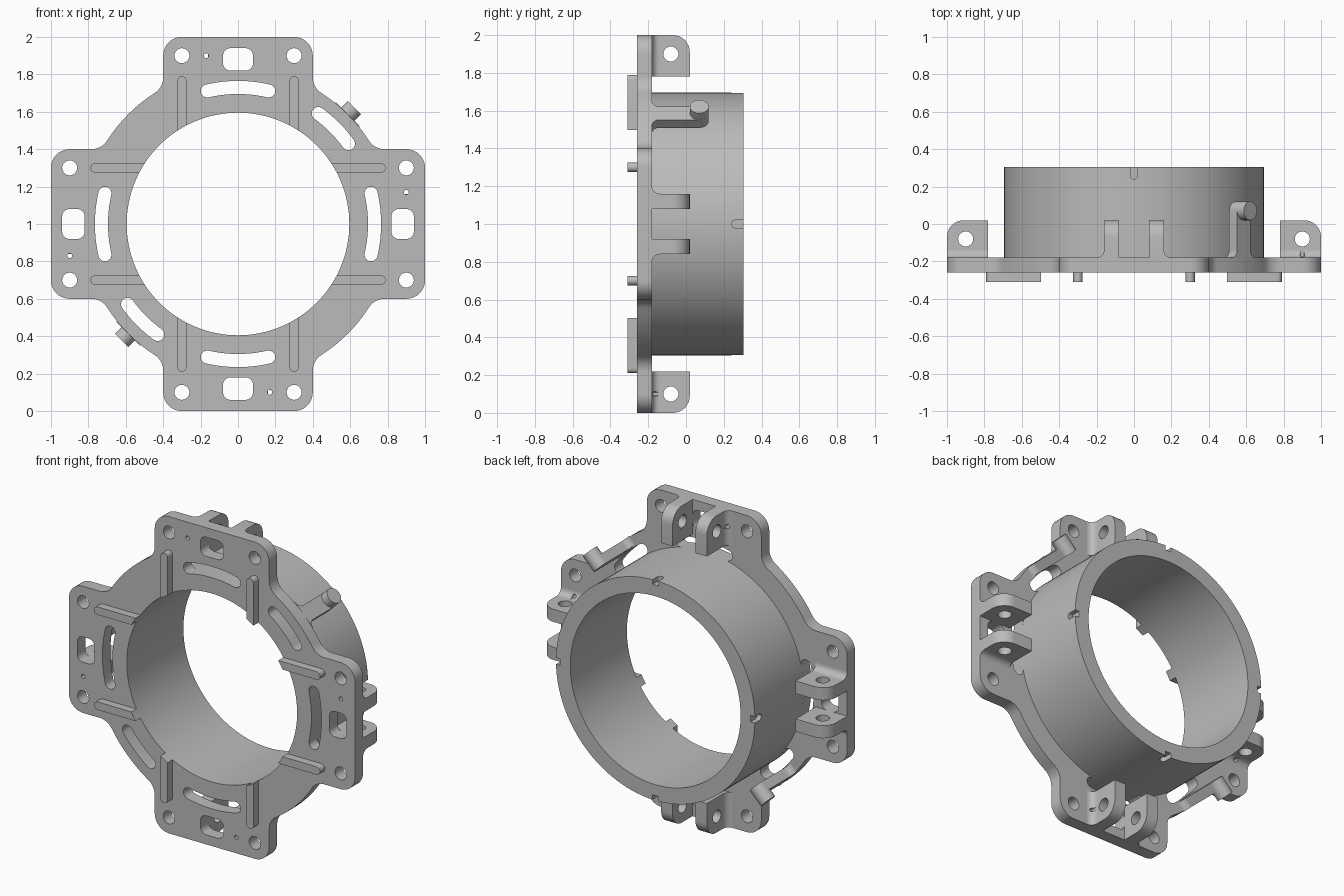
import bpy, bmesh
from math import sin, cos, radians, degrees, atan2, sqrt
from mathutils import Matrix, Vector

cube = bpy.data.objects.get("Cube")
if cube:
    bpy.data.objects.remove(cube, do_unlink=True)

grey = bpy.data.materials.new("plain grey")
grey.use_nodes = True
grey.diffuse_color = (0.5, 0.5, 0.5, 1)
grey.node_tree.nodes["Principled BSDF"].inputs["Base Color"].default_value = (0.5, 0.5, 0.5, 1)

X, Y, Z = Vector((1, 0, 0)), Vector((0, 1, 0)), Vector((0, 0, 1))
FACE = (X, Z, Y)      # drawn from the front, extruded in depth
SIDE = (Z, Y, X)      # drawn from the side, extruded across
RADIAL = (X, Y, Z)    # drawn from above, extruded outward
CENTRE = 1.0          # height of the ring axis
BORE, TUBE, RIM = 0.595, 0.695, 0.83
BACK, FRONT = -0.18, -0.26


def arc(cx, cy, r, a0, a1, n=10):
    steps = [radians(a0 + (a1 - a0) * i / n) for i in range(n + 1)]
    return [(cx + r * cos(a), cy + r * sin(a)) for a in steps]


def circle(cx, cy, r, n=32):
    return arc(cx, cy, r, 0, 360, n)[:-1]


def turn(loop, deg):
    """Rotate a 2D loop clockwise about the ring axis."""
    c, s = cos(radians(deg)), sin(radians(deg))
    return [(x * c + y * s, y * c - x * s) for x, y in loop]


def curved_slot(mid, half_angle, r, half_width):
    a, b = mid - half_angle, mid + half_angle
    pa, pb = arc(0, 0, r, a, b, 1)
    return (arc(0, 0, r + half_width, a, b, 16)
            + arc(*pb, half_width, b, b + 180)[1:-1]
            + arc(0, 0, r - half_width, b, a, 16)
            + arc(*pa, half_width, a + 180, a + 360)[1:-1])


def prism(name, loops, lo, hi, frame, deg=0):
    """Extrude closed loops (outline first, then holes) and turn the result about the ring axis."""
    curve = bpy.data.curves.new(name, "CURVE")
    curve.dimensions, curve.fill_mode = "2D", "BOTH"
    curve.extrude = (hi - lo) / 2
    for loop in loops:
        spline = curve.splines.new("POLY")
        spline.points.add(len(loop) - 1)
        for point, (u, v) in zip(spline.points, loop):
            point.co = (u, v, 0, 1)
        spline.use_cyclic_u = True
    temp = bpy.data.objects.new(name + "_outline", curve)
    bpy.context.collection.objects.link(temp)
    graph = bpy.context.evaluated_depsgraph_get()
    mesh = bpy.data.meshes.new_from_object(temp.evaluated_get(graph))
    bpy.data.objects.remove(temp, do_unlink=True)
    bpy.data.curves.remove(curve)

    axes = Matrix(frame).transposed().to_4x4()
    place = Matrix.Translation((0, 0, CENTRE)) @ Matrix.Rotation(radians(deg), 4, "Y")
    mesh.transform(place @ axes @ Matrix.Translation((0, 0, (lo + hi) / 2)))
    bm = bmesh.new()
    bm.from_mesh(mesh)
    bmesh.ops.remove_doubles(bm, verts=bm.verts, dist=0.00005)
    bmesh.ops.recalc_face_normals(bm, faces=bm.faces)
    bm.to_mesh(mesh)
    bm.free()
    mesh.materials.clear()
    mesh.materials.append(grey)
    obj = bpy.data.objects.new(name, mesh)
    bpy.context.collection.objects.link(obj)
    smooth(obj)
    return obj


def activate(obj):
    bpy.ops.object.select_all(action="DESELECT")
    obj.select_set(True)
    bpy.context.view_layer.objects.active = obj


def smooth(obj):
    activate(obj)
    bpy.ops.object.shade_smooth_by_angle(angle=radians(30))


def cut(obj, cutter):
    cutter.hide_render = True
    activate(obj)
    mod = obj.modifiers.new("cut", "BOOLEAN")
    mod.operation, mod.solver, mod.object = "DIFFERENCE", "EXACT", cutter
    bpy.ops.object.modifier_apply(modifier=mod.name)
    bpy.data.objects.remove(cutter, do_unlink=True)
    smooth(obj)


# Mounting plate: four rounded arms blended into a disc
f = 0.1
fy = sqrt((RIM + f) ** 2 - (0.4 + f) ** 2)
blend = degrees(atan2(fy, 0.4 + f))
arm = (arc(0.4 + f, fy, f, 180 + blend, 180)
       + arc(0.3, 0.9, 0.1, 0, 90) + arc(-0.3, 0.9, 0.1, 90, 180)
       + arc(-0.4 - f, fy, f, 0, -blend)
       + arc(0, 0, RIM, 180 - blend, 90 + blend, 12)[1:-1])
window = (arc(0.04, 0.9, 0.04, 0, 90) + arc(-0.04, 0.9, 0.04, 90, 180)
          + arc(-0.04, 0.86, 0.04, 180, 270) + arc(0.04, 0.86, 0.04, 270, 360))
# The disc arc runs from this arm to the next one counter-clockwise
arm = arm[:-11] + arc(0, 0, RIM, 180 - blend, 90 + blend, 12)[1:-1]
outline = [p for k in range(4) for p in turn(arm, -90 * k)]
pin_hole = circle(-0.17, 0.9, 0.013, 16)
holes = [circle(0, 0, BORE, 128)]
for k in range(4):
    arm_holes = [window, circle(0.3, 0.9, 0.04), circle(-0.3, 0.9, 0.04),
                 pin_hole, curved_slot(90, 13, 0.73, 0.035)]
    holes += [turn(h, 90 * k) for h in arm_holes]
holes += [curved_slot(a, 9, 0.73, 0.035) for a in (45, 225)]
prism("mounting_plate", [outline] + holes, FRONT, BACK, FACE)

# Tube with four small notches in its rear rim
tube = prism("tube", [circle(0, 0, TUBE, 128), circle(0, 0, BORE, 128)], BACK, 0.305, FACE)
notch = arc(0, 0.26, 0.02, 180, 360) + [(0.02, 0.35), (-0.02, 0.35)]
for k in range(4):
    cut(tube, prism("notch_cutter", [notch], 0.665, 0.75, RADIAL, 90 * k))

# Raised ribs on the front, trimmed to the bore
for k in range(4):
    for side in (-1, 1):
        ends = [degrees(atan2(sqrt(BORE ** 2 - x * x), x)) for x in (0.275, 0.325)]
        rib = arc(0.3, 0.765, 0.025, 0, 180) + arc(0, 0, BORE, *ends, 6)
        rib = [(side * x, y) for x, y in rib]
        prism("rib", [rib], -0.31, FRONT, FACE, 90 * k)

# Paired hinge lugs behind each arm, with a fillet on their outer sides
lug = [(0.78, BACK), (1.0, BACK)] + arc(0.91, -0.07, 0.09, 0, 90) + [(0.78, 0.02)]
for k in range(4):
    for side in (-1, 1):
        lo, hi = sorted((side * 0.08, side * 0.16))
        prism("hinge_lug", [lug, circle(0.9, -0.08, 0.04)], lo, hi, SIDE, 90 * k)
        fillet = [(0.16, BACK)] + arc(0.2, BACK + 0.04, 0.04, 270, 180, 8)
        fillet = [(side * x, y) for x, y in fillet]
        strip = prism("lug_fillet", [fillet], 0.78, 1.0, RADIAL, 90 * k)
        if side < 0:
            cut(strip, prism("pin_cutter", [pin_hole], -0.3, 0, FACE, 90 * k))

# Two diagonal hooks, each a flared arm ending in a round peg
hook = (arc(0.09, BACK + 0.04, 0.04, 270, 180) + arc(0, 0.07, 0.05, 0, 180, 20)
        + arc(-0.09, BACK + 0.04, 0.04, 0, -90))
for deg in (45, 225):
    prism("hook_arm", [hook], 0.77, RIM, RADIAL, deg)
    prism("hook_peg", [circle(0, 0.07, 0.05)], RIM, 0.88, RADIAL, deg)
